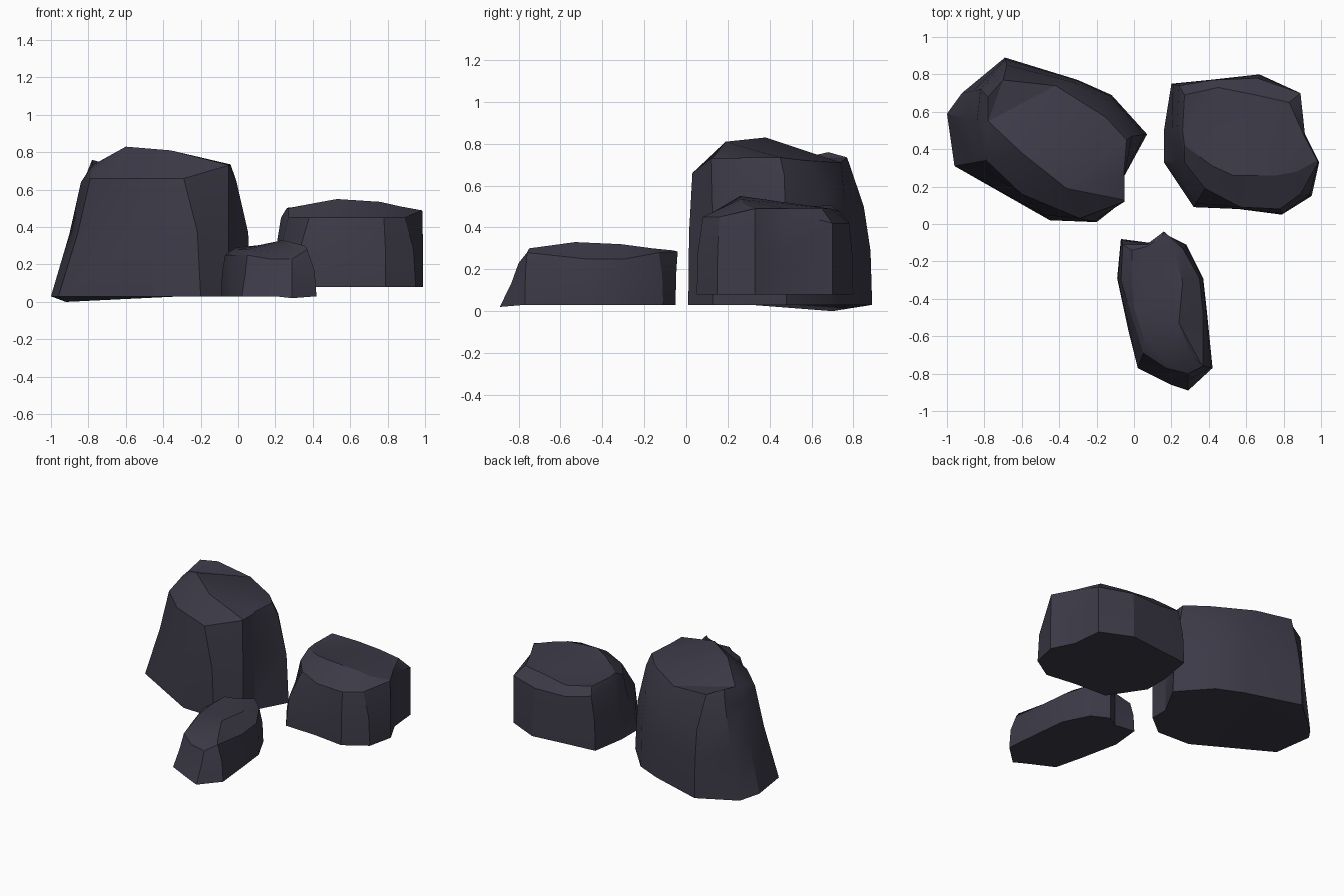
import bpy, bmesh, math
from mathutils import Vector

stone = bpy.data.materials.new("dark_stone")
stone.diffuse_color = (0.045, 0.042, 0.063, 1)


def ring(points, z):
    # A point may carry its own height as a third value
    return [Vector((p[0], p[1], p[2] if len(p) > 2 else z)) for p in points]


def rock(name, base_z, shoulder_z, flare, base, shoulder, crown):
    """Loft a faceted boulder from base, waist, shoulder and crown outlines.
    Columns listed in flare spread out at the foot; the others bulge."""
    lo, sh, cr = ring(base, base_z), ring(shoulder, shoulder_z), ring(crown, shoulder_z)
    waist = []
    for i, (a, b) in enumerate(zip(lo, sh)):
        m = a.lerp(b, 0.62 if i in flare else 0.2)
        m.z = a.z + (b.z - a.z) * 0.55
        waist.append(m)
    bm = bmesh.new()
    rings = [[bm.verts.new(p) for p in r] for r in (lo, waist, sh, cr)]
    n = len(lo)
    for a, b in zip(rings, rings[1:]):
        for i in range(n):
            j = (i + 1) % n
            bm.faces.new((a[i], a[j], b[j], b[i]))
    bm.faces.new(rings[0])
    bm.faces.new(rings[-1])
    bmesh.ops.remove_doubles(bm, verts=bm.verts, dist=0.002)
    bmesh.ops.triangulate(bm, faces=[f for f in bm.faces if len(f.verts) > 4])
    bmesh.ops.recalc_face_normals(bm, faces=bm.faces)
    mesh = bpy.data.meshes.new(name)
    bm.to_mesh(mesh)
    bm.free()
    mesh.materials.append(stone)
    ob = bpy.data.objects.new(name, mesh)
    bpy.context.collection.objects.link(ob)
    bpy.ops.object.select_all(action='DESELECT')
    ob.select_set(True)
    bpy.context.view_layer.objects.active = ob
    bpy.ops.object.shade_smooth_by_angle(angle=math.radians(25))


# Tall boulder at the back left
rock("large_rock", 0.03, 0.66, (0, 9, 10),
     [(-.96, .31), (-.45, .02), (-.2, .01), (-.05, .13), (-.05, .26), (.07, .48),
      (-.12, .69), (-.3, .77), (-.69, .89), (-.92, .70, 0), (-1, .59)],
     [(-.79, .34), (-.60, .16), (-.29, .03), (-.05, .12, .73), (-.05, .26, .73), (-.01, .47, .65),
      (-.14, .66, .55), (-.33, .76, .53), (-.68, .85, .5), (-.82, .72, .66), (-.84, .55, .64)],
     [(-.78, .48, .72), (-.6, .38, .83), (-.36, .19, .81), (-.06, .13, .735), (-.055, .26, .735), (-.04, .45, .735),
      (-.15, .57, .72), (-.42, .74, .71), (-.7, .77, .735), (-.78, .68, .76), (-.78, .55, .73)])

# Squat boulder at the back right
rock("medium_rock", 0.08, 0.45, (0, 11),
     [(.16, .33), (.32, .09), (.56, .08), (.79, .05), (.95, .15), (.99, .33),
      (.91, .49), (.89, .70), (.67, .80), (.40, .77), (.20, .75), (.16, .50)],
     [(.27, .33), (.38, .19), (.57, .09), (.78, .08), (.89, .16), (.985, .33, .49),
      (.915, .47, .48), (.89, .70, .42), (.66, .78, .42), (.42, .77, .42), (.24, .74, .46), (.23, .50)],
     [(.27, .42, .50), (.42, .31, .53), (.53, .26, .55), (.76, .26, .535), (.87, .28, .51), (.98, .34, .49),
      (.91, .47, .49), (.83, .65, .49), (.65, .69, .49), (.45, .73, .48), (.27, .69, .505), (.26, .50, .50)])

# Low elongated stone at the front
rock("small_rock", 0.03, 0.25, (7, 8, 9),
     [(-.07, -.08), (.08, -.10), (.16, -.05), (.28, -.11), (.37, -.29), (.39, -.47),
      (.42, -.77), (.29, -.89, .02), (.20, -.86), (.02, -.77), (-.03, -.57), (-.09, -.29)],
     [(-.06, -.11), (.07, -.11, .28), (.16, -.04, .285), (.26, -.13, .28), (.35, -.29), (.37, -.48),
      (.37, -.76, .28), (.29, -.80, .23), (.17, -.77, .23), (.05, -.69), (-.01, -.50), (-.07, -.30)],
     [(-.01, -.14, .29), (.07, -.12, .29), (.155, -.06, .29), (.22, -.16, .30), (.26, -.31, .32), (.24, -.53, .33),
      (.36, -.75, .30), (.30, -.70, .285), (.17, -.74, .27), (.05, -.60, .28), (0, -.45, .28), (-.01, -.30, .29)])
